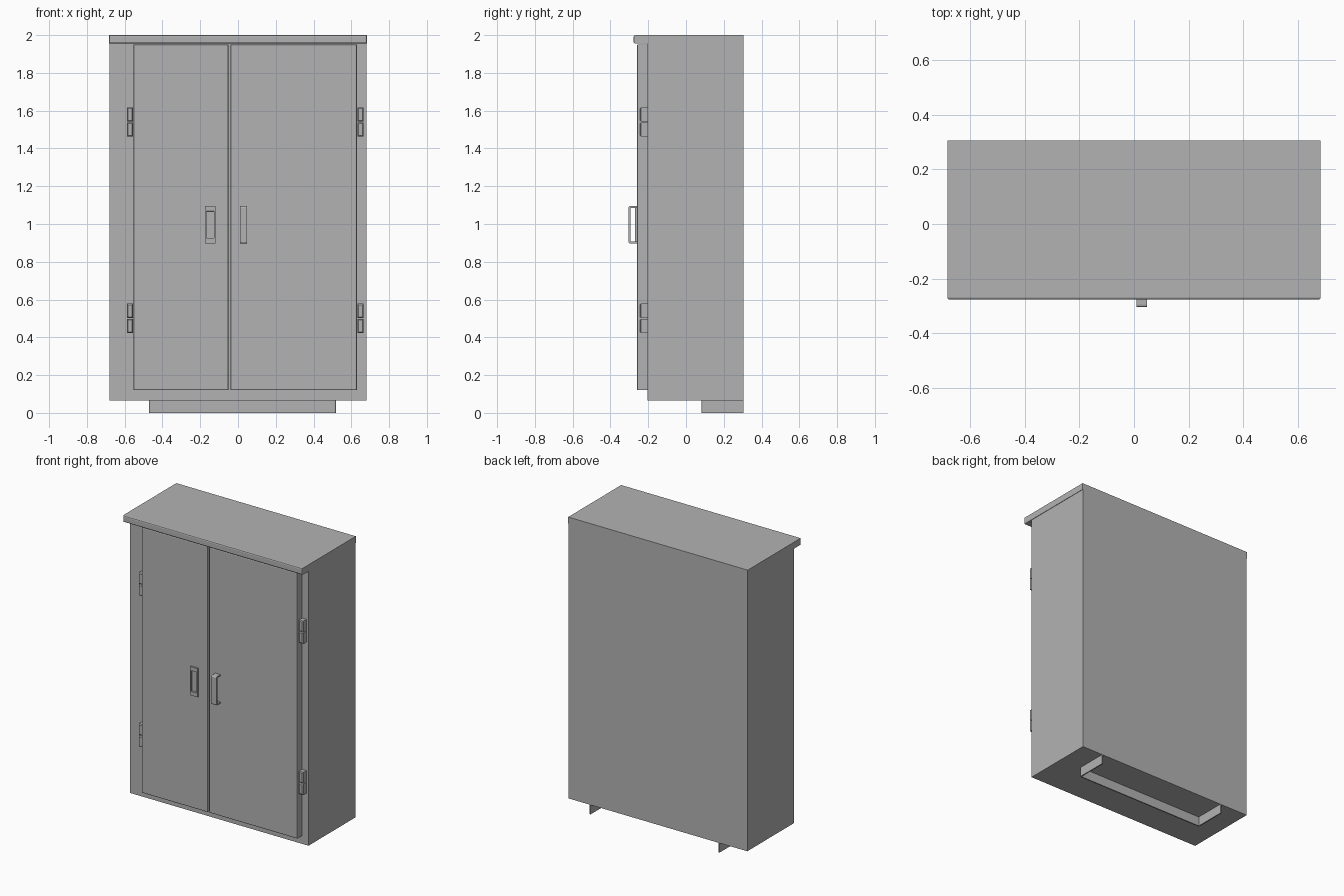
import bpy
import bmesh
from mathutils import Vector

if "Cube" in bpy.data.objects:
    bpy.data.objects.remove(bpy.data.objects["Cube"], do_unlink=True)

grey = bpy.data.materials.new("plain grey")
grey.use_nodes = True
COLOUR = (0.45, 0.45, 0.45, 1)
grey.diffuse_color = COLOUR
grey.node_tree.nodes["Principled BSDF"].inputs["Base Color"].default_value = COLOUR


def finish(name, bm):
    """Turn a bmesh into a named grey object."""
    bmesh.ops.recalc_face_normals(bm, faces=bm.faces)
    mesh = bpy.data.meshes.new(name)
    bm.to_mesh(mesh)
    bm.free()
    mesh.materials.append(grey)
    obj = bpy.data.objects.new(name, mesh)
    bpy.context.collection.objects.link(obj)
    return obj


def box_mesh(x, y, z):
    """Box from (low, high) pairs."""
    bm = bmesh.new()
    bmesh.ops.create_cube(bm, size=1)
    for v in bm.verts:
        v.co = Vector([lo + (c + 0.5) * (hi - lo)
                       for c, (lo, hi) in zip(v.co, (x, y, z))])
    return bm


def box(name, x, y, z, front_bevel=0, segments=1):
    """Box whose front rim may be bevelled."""
    bm = box_mesh(x, y, z)
    if front_bevel:
        rim = [e for e in bm.edges if all(v.co.y < y[0] + 1e-5 for v in e.verts)]
        bmesh.ops.bevel(bm, geom=rim, offset=front_bevel, segments=segments,
                        profile=0.5, affect='EDGES')
    return finish(name, bm)


def bracket(name, a, b, back, front, thick, radius, place):
    """Flat strip bent into a U with rounded corners; place maps (along, depth, side)."""
    step = 1 if front > back else -1
    inner = front - step * thick
    outline = [(a, back), (a, front), (b, front), (b, back),
               (b - thick, back), (b - thick, inner), (a + thick, inner), (a + thick, back)]
    bm = bmesh.new()
    rings = [[bm.verts.new(place(u, d, side)) for u, d in outline] for side in (0, 1)]
    bm.faces.new(rings[0])
    bm.faces.new(rings[1])
    n = len(outline)
    for i in range(n):
        j = (i + 1) % n
        bm.faces.new((rings[0][i], rings[0][j], rings[1][j], rings[1][i]))
    corners = [bm.edges.get((rings[0][i], rings[1][i])) for i in (1, 2)]
    bmesh.ops.recalc_face_normals(bm, faces=bm.faces)
    bmesh.ops.bevel(bm, geom=corners, offset=radius, segments=3, profile=0.5, affect='EDGES')
    return finish(name, bm)


# Cabinet carcass and overhanging top
box("cabinet_body", (-0.68, 0.68), (-0.205, 0.305), (0.065, 1.955))
box("top_panel", (-0.683, 0.683), (-0.277, 0.305), (1.955, 2), 0.008, 2)

# Doors of unequal width
FACE = -0.26
box("right_door", (-0.553, -0.051), (FACE, -0.205), (0.12, 1.95), 0.007, 2)
box("left_door", (-0.039, 0.63), (FACE, -0.205), (0.12, 1.95), 0.007, 2)

# Hinges: two stacked knuckles each
for side, x in (("right", (-0.588, -0.555)), ("left", (0.632, 0.664))):
    for level, middle in (("lower", 0.5), ("upper", 1.54)):
        for part, lo in (("bottom", middle - 0.078), ("top", middle + 0.002)):
            box(f"{side}_{level}_hinge_{part}", x, (-0.243, -0.205), (lo, lo + 0.076), 0.006)

# Recessed latch plate on the narrow door
bm = box_mesh((-0.175, -0.119), (-0.271, FACE), (0.898, 1.095))
bm.faces.ensure_lookup_table()
front = min(bm.faces, key=lambda f: f.calc_center_median().y)
bmesh.ops.inset_region(bm, faces=[front], thickness=0.01)
middle = front.calc_center_median().z
for v in front.verts:
    v.co.z = middle + (v.co.z - middle) * 0.78
bmesh.ops.inset_region(bm, faces=[front], thickness=0.002, depth=-0.009)
finish("latch_plate", bm)

# Pull handle on the wide door
bracket("pull_handle", 0.897, 1.095, FACE, -0.304, 0.01, 0.009,
        lambda u, d, s: (0.01 + s * 0.038, d, u))

# Plinth strip, open at the back
bracket("plinth", -0.47, 0.52, 0.305, 0.083, 0.008, 0.012,
        lambda u, d, s: (u, d, s * 0.065))
